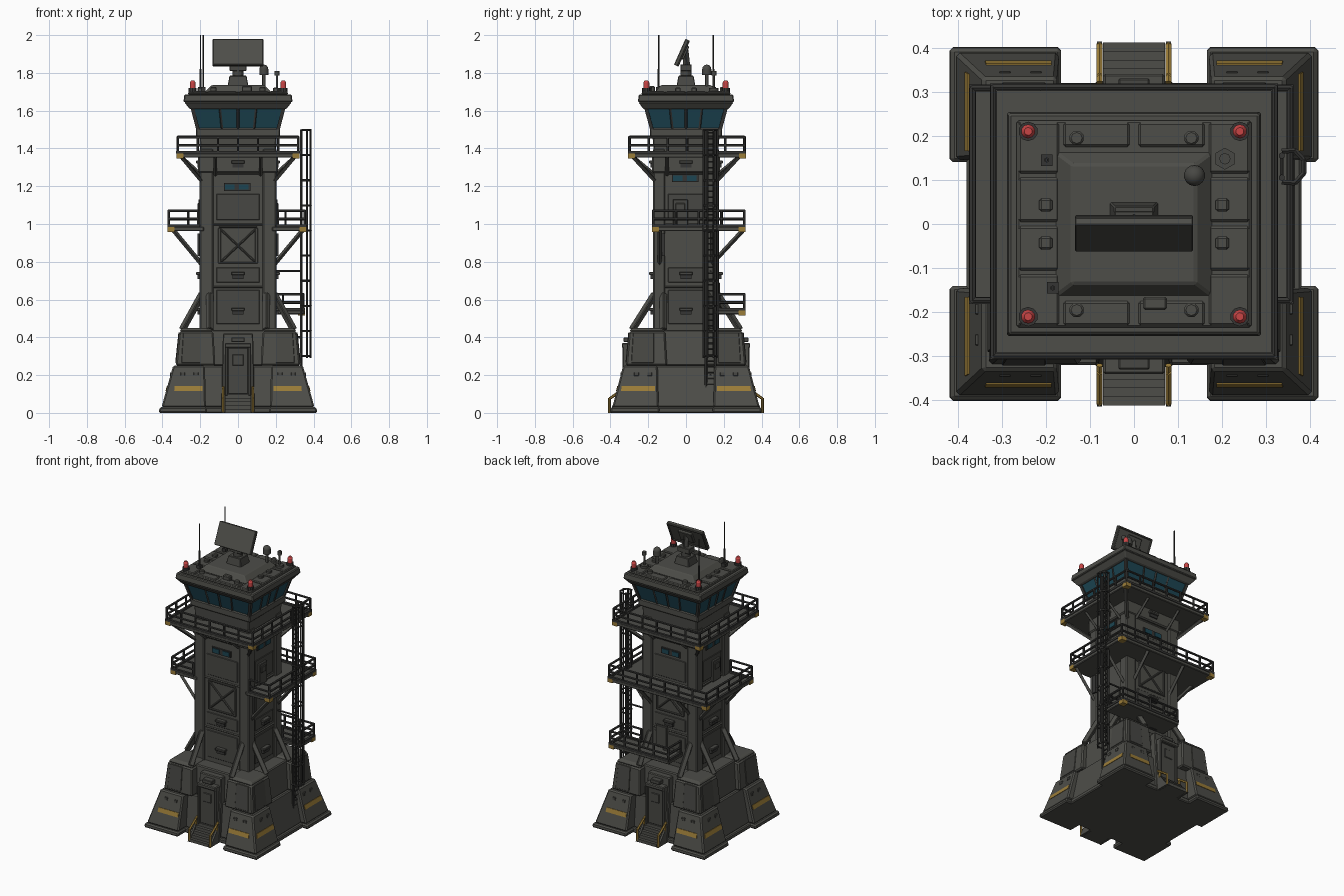
import bpy, bmesh
from math import pi
from itertools import product
from mathutils import Vector, Matrix

if "Cube" in bpy.data.objects:
    bpy.data.objects.remove(bpy.data.objects["Cube"])


def material(name, *rgb):
    m = bpy.data.materials.new(name)
    m.use_nodes = True
    m.diffuse_color = (*rgb, 1)
    m.node_tree.nodes["Principled BSDF"].inputs["Base Color"].default_value = (*rgb, 1)
    return m


WALL = material("olive grey wall", .075, .075, .066)
PANEL = material("mid grey panel", .064, .064, .057)
DARK = material("dark rail metal", .036, .036, .034)
GLASS = material("teal glass", .012, .06, .085)
YELLOW = material("hazard yellow", .33, .205, .04)
RED = material("beacon red", .58, .06, .06)
SIGNS = list(product((-1, 1), (-1, 1)))
SIDES = [(0, -1), (0, 1), (-1, 0), (1, 0)]


class Part:
    """Collects solids into one named object."""

    def __init__(self, name, mat):
        self.name, self.mat, self.bm = name, mat, bmesh.new()

    def loft(self, z0, r0, z1, r1):
        # block between two rectangles given as (xa, xb, ya, yb)
        def ring(z, r):
            xa, xb = sorted(r[:2])
            ya, yb = sorted(r[2:])
            return [self.bm.verts.new(c) for c in
                    ((xa, ya, z), (xb, ya, z), (xb, yb, z), (xa, yb, z))]
        a, b = ring(z0, r0), ring(z1, r1)
        self.bm.faces.new(a[::-1])
        self.bm.faces.new(b)
        for i in range(4):
            j = (i + 1) % 4
            self.bm.faces.new((a[i], a[j], b[j], b[i]))

    def slab(self, z0, hx0, hy0, z1, hx1=None, hy1=None):
        hx1, hy1 = hx1 or hx0, hy1 or hy0
        self.loft(z0, (-hx0, hx0, -hy0, hy0), z1, (-hx1, hx1, -hy1, hy1))

    def box(self, xa, xb, ya, yb, za, zb):
        self.loft(za, (xa, xb, ya, yb), zb, (xa, xb, ya, yb))

    def plate(self, side, base, depth, ua, ub, za, zb):
        # plate lying on one wall of the tower
        if side[0]:
            self.box(side[0] * base, side[0] * (base + depth), ua, ub, za, zb)
        else:
            self.box(ua, ub, side[1] * base, side[1] * (base + depth), za, zb)

    def tube(self, a, b, r, n=6, r2=None):
        a, b = Vector(a), Vector(b)
        d = b - a
        m = Matrix.Translation((a + b) / 2) @ d.to_track_quat('Z', 'Y').to_matrix().to_4x4()
        bmesh.ops.create_cone(self.bm, cap_ends=True, segments=n, radius1=r,
                              radius2=r if r2 is None else r2, depth=d.length, matrix=m)

    def done(self, bevel=0, smooth=False):
        me = bpy.data.meshes.new(self.name)
        self.bm.to_mesh(me)
        self.bm.free()
        me.materials.append(self.mat)
        ob = bpy.data.objects.new(self.name, me)
        bpy.context.collection.objects.link(ob)
        if bevel:
            mod = ob.modifiers.new("edge wear", 'BEVEL')
            mod.width, mod.segments = bevel, 1
        if smooth:
            me.polygons.foreach_set("use_smooth", [len(p.vertices) < 5 for p in me.polygons])
        return ob


# Base: core, corner buttresses and hazard stripes
core = Part("base_core", WALL)
core.slab(0, .38, .32, .03)
core.slab(.03, .365, .305, .25, .315, .28)
core.slab(.25, .3, .265, .44, .28, .25)
core.done(.006)
butt, stripe, bolts = Part("corner_buttresses", WALL), Part("hazard_stripes", YELLOW), Part("buttress_panels", PANEL)
ox = lambda z: .405 - (z - .03) * .28
oy = lambda z: .39 - (z - .03) * .26
for sx, sy in SIGNS:
    quad = lambda xa, xb, ya, yb: (sx * xa, sx * xb, sy * ya, sy * yb)
    butt.loft(0, quad(.165, .42, .14, .402), .03, quad(.165, .415, .14, .398))
    butt.loft(.03, quad(.17, ox(.03), .145, oy(.03)), .25, quad(.175, ox(.25), .15, oy(.25)))
    butt.loft(.25, quad(.12, .33, .1, .318), .43, quad(.13, .312, .11, .302))
    butt.loft(.43, quad(.13, .312, .11, .302), .45, quad(.14, .295, .12, .285))
    za, zb = .115, .143
    stripe.loft(za, quad(.187, .338, oy(za) - .02, oy(za) + .003), zb, quad(.187, .335, oy(zb) - .02, oy(zb) + .003))
    stripe.loft(za, quad(ox(za) - .02, ox(za) + .003, .165, .345), zb, quad(ox(zb) - .02, ox(zb) + .003, .165, .34))
    for u in (.21, .28):
        bolts.box(sx * u, sx * (u + .025), sy * .3, sy * .347, .195, .215)
        bolts.box(sx * .31, sx * .361, sy * (u - .03), sy * (u - .005), .195, .215)
    # sloping plates on the upper tier
    bolts.loft(.265, quad(.2, .3, .28, .3205), .425, quad(.2, .29, .28, .3055))
    bolts.loft(.265, quad(.28, .3325, .17, .29), .425, quad(.28, .3155, .17, .28))
butt.done(.008)
stripe.done()
bolts.done(.002)

# Sloping braces from base to shaft
brace = Part("base_braces", WALL)
for sx, sy in SIGNS:
    brace.tube((sx * .15, sy * .285, .44), (sx * .15, sy * .165, .63), .022, 4)
    brace.tube((sx * .295, sy * .12, .44), (sx * .19, sy * .12, .63), .022, 4)
brace.done(.004)

# Entrances, steps and yellow hand rails on front and back
entry, door, steps, hand = (Part("entrance_blocks", WALL), Part("doors", PANEL),
                            Part("entrance_steps", WALL), Part("step_handrails", YELLOW))
for s in (-1, 1):
    entry.loft(0, (-.088, .088, 0, s * .325), .42, (-.08, .08, 0, s * .292))
    entry.box(-.07, -.053, 0, s * .335, .09, .36)
    entry.box(.053, .07, 0, s * .335, .09, .36)
    entry.box(-.07, .07, 0, s * .34, .345, .37)
    door.box(-.053, .053, 0, s * .324, .1, .345)
    door.box(-.03, .03, 0, s * .328, .25, .31)
    door.box(-.035, .035, 0, s * .33, .375, .4)
    for i in range(5):
        steps.box(-.07, .07, s * .3, s * (.412 - i * .02), 0, .02 + i * .02)
    for x in (-.078, .078):
        steps.loft(0, (x - .006, x + .006, s * .3, s * .414), .11, (x - .006, x + .006, s * .3, s * .325))
        hand.tube((x, s * .405, .075), (x, s * .32, .135), .0075)
        hand.tube((x, s * .405, 0), (x, s * .405, .078), .0075)
        hand.tube((x, s * .335, .08), (x, s * .335, .13), .0075)
entry.done(.005)
door.done(.003)
steps.done()
hand.done()

# Shaft with corner columns and wall plating
shaft, plating = Part("shaft", WALL), Part("shaft_plating", PANEL)
shaft.slab(.4, .19, .163, 1.4)
for sx, sy in SIGNS:
    shaft.box(sx * .13, sx * .204, sy * .11, sy * .175, .4, 1.4)
for z in (.66, .99, 1.26):
    shaft.slab(z, .196, .168, z + .014)
shaft.slab(1.27, .212, .18, 1.37)
shaft.done(.008)
glass, frame = Part("windows", GLASS), Part("window_frames", DARK)
vent = Part("wall_fittings", PANEL)
for side in SIDES:
    b = .19 if side[0] else .163
    w = .105 if side[0] else .125
    for za, zb in ((.47, .65), (.69, .77), (1.02, 1.16)):
        plating.plate(side, b, .006, -w + .01, w - .01, za, zb)
    for z in (.52, .71, 1.30):
        frame.plate(side, b, .024, -.03, .03, z, z + .022)
        vent.plate(side, b, .032, -.035, .035, z + .02, z + .036)
    # small window pair
    zw = 1.228 if side[0] else 1.182
    frame.plate(side, b, .008, -.075, .065, zw - .006, zw + .034)
    for u in (-.068, .006):
        glass.plate(side, b, .012, u, u + .05, zw, zw + .028)
    # cross-braced panel
    if side[0] == 0:
        y = side[1] * .166
        for s in (-1, 1):
            plating.tube((-.09 * s, y, .8), (.09 * s, y, .97), .008, 4)
            plating.plate(side, b, .01, s * .09, s * .105, .79, .98)
            plating.plate(side, b, .01, -.1, .1, .885 + s * .095, .895 + s * .095)
    else:
        # access door over the middle deck and a wall cabinet
        plating.plate(side, b, .02, -.07, .01, .99, 1.13)
        vent.plate(side, b, .025, -.055, -.005, 1.07, 1.11)
        frame.plate(side, b, .025, -.14, -.11, .83, .95)
plating.box(.02, .1, .16, .18, .545, .69)
plating.done(.003)
vent.done(.003)

# Decks with railings, toe boards, yellow corners and struts
deck, rail, tips, strut = (Part("decks", WALL), Part("deck_railings", DARK),
                           Part("deck_corners", YELLOW), Part("deck_struts", PANEL))


def railing(path, z, corners):
    for (xa, ya), (xb, yb) in zip(path, path[1:]):
        a, b = Vector((xa, ya, z)), Vector((xb, yb, z))
        n = max(1, round((b - a).length / .11))
        for h in (.042, .085):
            rail.tube(a + Vector((0, 0, h)), b + Vector((0, 0, h)), .0075)
        for i in range(n + 1):
            p = a.lerp(b, i / n)
            rail.tube(p, p + Vector((0, 0, .088)), .007)
        rail.box(min(xa, xb) - .008, max(xa, xb) + .008, min(ya, yb) - .008, max(ya, yb) + .008, z - .002, z + .012)
    # yellow corner caps tucked under the toe board
    for x, y in corners:
        cx, cy = x - (.011 if x > 0 else -.011), y - (.011 if y > 0 else -.011)
        tips.box(cx - .0185, cx + .0185, cy - .0185, cy + .0185, z - .027, z - .002)


top = [(-.319, -.299), (.319, -.299), (.319, .31), (-.319, .31)]
deck.box(-.325, .325, -.305, .316, 1.352, 1.375)
railing(top + top[:1], 1.375, top)
mid = [(-.21, -.173), (-.366, -.173), (-.366, .308), (.354, .308), (.354, -.173), (.21, -.173)]
deck.box(-.372, -.18, -.179, .314, .962, .985)
deck.box(.18, .36, -.179, .314, .962, .985)
deck.box(-.2, .2, .15, .314, .962, .985)
railing(mid, .985, mid[1:5])
low = [(-.085, .18), (-.085, .308), (.346, .308), (.346, .175), (.21, .175)]
deck.box(-.092, .352, .155, .314, .522, .543)
railing(low, .543, low[2:3])
for sx, sy in SIGNS:
    strut.tube((sx * .3, sy * .28, 1.355), (sx * .195, sy * .165, 1.23), .012, 4)
    strut.tube((sx * .3, sy * .1, 1.355), (sx * .195, sy * .1, 1.26), .01, 4)
    strut.tube((sx * .12, sy * .28, 1.355), (sx * .12, sy * .165, 1.26), .01, 4)
    strut.tube((sx * .34, sy * .14, .965), (sx * .195, sy * .14, .79), .012, 4)
    strut.tube((sx * .14, .3, .965), (sx * .14, .165, .82), .012, 4)
deck.done(.004)
rail.done()
tips.done()
strut.done()

# Caged ladder
ladder = Part("caged_ladder", DARK)
for y in (.105, .155):
    ladder.tube((.335, y, .13), (.335, y, 1.5), .0075)
for i in range(44):
    z = .15 + i * .031
    ladder.tube((.335, .105, z), (.335, .155, z), .0045, 5)
hoop = [(.335, .095), (.365, .093), (.385, .115), (.385, .145), (.365, .167), (.335, .165)]
for i in range(10):
    z = .3 + i * .133
    for a, b in zip(hoop, hoop[1:]):
        ladder.tube((*a, z), (*b, z), .006, 5)
for p in hoop[1:5]:
    ladder.tube((*p, .29), (*p, 1.5), .0055, 5)
# brackets tying it to base and shaft
for z in (.2, .4, .75):
    ladder.tube((.19, .13, z), (.335, .13, z), .006, 5)
ladder.done()

# Control cab: skirt, slanted glazing, mullions
cab = Part("cab_skirt", WALL)
cab.slab(1.375, .2, .17, 1.47, .205, .178)
cab.slab(1.46, .222, .19, 1.507)
cab.done(.006)
glass.slab(1.5, .212, .18, 1.615, .243, .213)
glass.done()
for sx, sy in SIGNS:
    frame.tube((sx * .212, sy * .18, 1.5), (sx * .243, sy * .213, 1.62), .013, 4)
for s in (-1, 1):
    for t in (-.4, 0, .4):
        frame.tube((t * .212, s * .181, 1.5), (t * .243, s * .214, 1.62), .007, 4)
        frame.tube((s * .213, t * .18, 1.5), (s * .244, t * .213, 1.62), .007, 4)
frame.done()

# Roof with rim, panels and rooftop boxes
roof = Part("roof", WALL)
roof.slab(1.608, .255, .225, 1.645, .285, .252)
roof.slab(1.645, .289, .255, 1.685, .284, .25)
roof.slab(1.685, .266, .235, 1.697)
roof.slab(1.695, .18, .165, 1.735, .14, .135)
for sx, sy in SIGNS:
    roof.box(sx * .17, sx * .262, sy * .115, sy * .23, 1.69, 1.704)
    roof.box(sx * .01, sx * .16, sy * .175, sy * .23, 1.69, 1.704)
    roof.box(sx * .17, sx * .262, sy * .005, sy * .105, 1.69, 1.704)
    roof.box(sx * .185, sx * .215, sy * .028, sy * .058, 1.7, 1.722)
    roof.tube((sx * .13, sy * .195, 1.7), (sx * .13, sy * .195, 1.725), .018, 8)
roof.box(.02, .075, -.195, -.165, 1.7, 1.73)
roof.done(.005)

# Red beacons on dark sockets
beacon, socket = Part("beacons", RED), Part("beacon_sockets", DARK)
for sx, sy in SIGNS:
    x, y = sx * .24, sy * .21
    socket.tube((x, y, 1.69), (x, y, 1.72), .022, 10)
    beacon.tube((x, y, 1.718), (x, y, 1.748), .016, 10)
    beacon.tube((x, y, 1.748), (x, y, 1.76), .016, 10, .009)
beacon.done(smooth=True)
socket.done()

# Whip antennas
mast = Part("antennas", DARK)
for x, y in ((-.198, .145), (-.184, -.145)):
    mast.box(x - .013, x + .013, y - .013, y + .013, 1.7, 1.725)
    mast.tube((x, y, 1.72), (x, y, 1.82), .006)
    mast.tube((x, y, 1.82), (x, y, 2.0), .0035)
mast.done()

# Sensor dome and small sensor post
dome = Part("sensor_dome", PANEL)
dome.tube((.137, .11, 1.7), (.137, .11, 1.8), .009, 8)
dome.tube((.137, .11, 1.79), (.137, .11, 1.82), .024, 14)
bmesh.ops.create_uvsphere(dome.bm, u_segments=14, v_segments=8, radius=.024,
                          matrix=Matrix.Translation((.137, .11, 1.82)))
dome.tube((.206, .148, 1.69), (.206, .148, 1.72), .025, 6)
dome.tube((.206, .148, 1.72), (.206, .148, 1.79), .006, 6)
dome.tube((.206, .148, 1.785), (.206, .148, 1.81), .013, 8)
dome.done(smooth=True)

# Radar pedestal and tilted flat antenna
ped = Part("radar_pedestal", PANEL)
ped.slab(1.73, .055, .05, 1.785, .045, .04)
ped.tube((0, 0, 1.78), (0, 0, 1.83), .03, 10)
ped.box(-.045, .045, -.03, .03, 1.81, 1.845)
ped.tube((0, .005, 1.83), (0, -.005, 1.92), .02, 4)
ped.done(.003)
dish = Part("radar_panel", WALL)
dish.box(-.134, .134, -.01, .01, -.075, .075)
dish.box(-.05, .05, .008, .026, -.03, .045)
for s in (-1, 1):
    dish.box(-.134, .134, .008, .016, s * .063, s * .075)
    dish.box(s * .122, s * .134, .008, .016, -.075, .075)
ob = dish.done(.003)
ob.location = (0, -.024, 1.908)
ob.rotation_euler.x = -pi / 7.5
